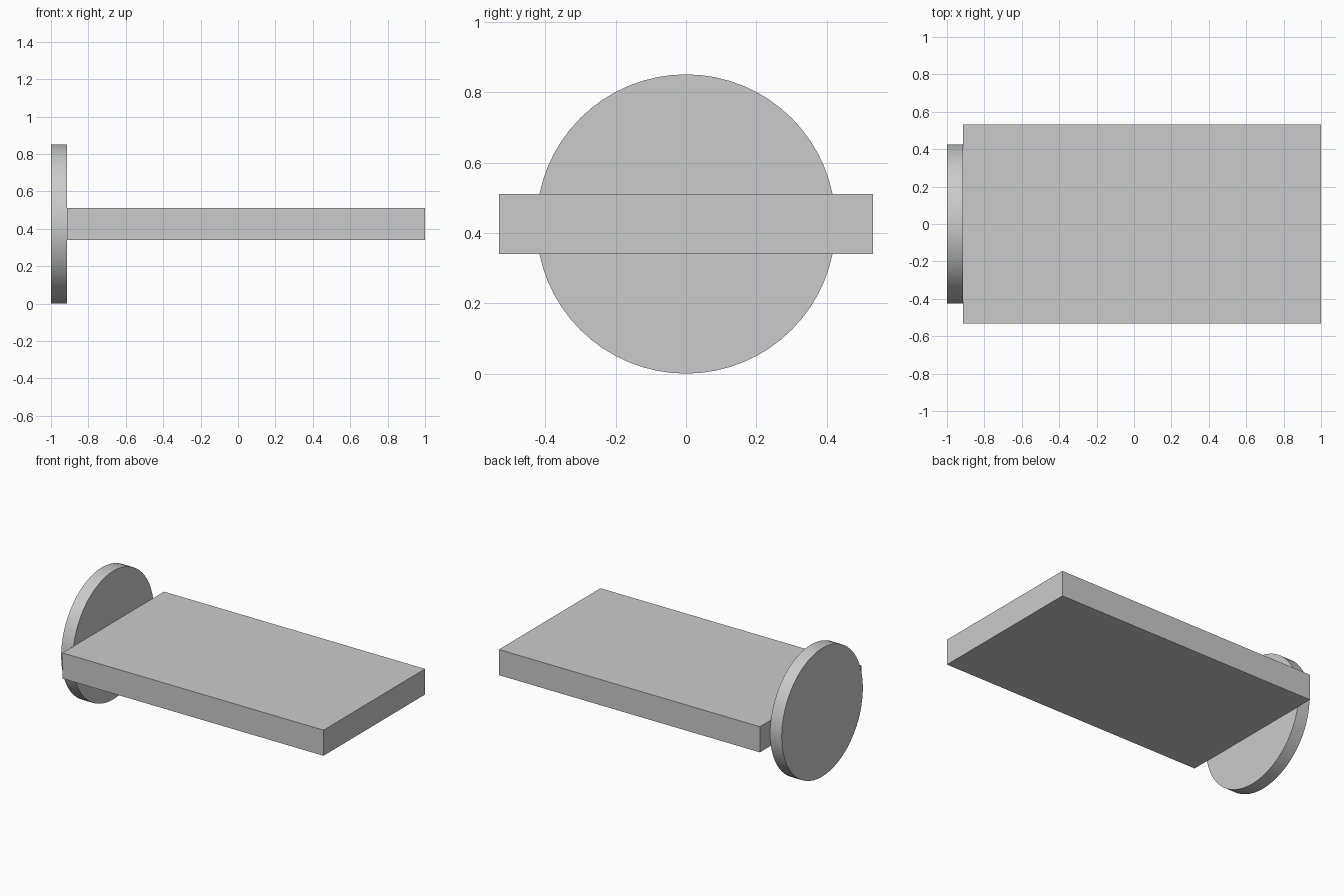
import bpy
import math

cube = bpy.data.objects.get("Cube")
if cube:
    bpy.data.objects.remove(cube, do_unlink=True)

UNIT = 2 / 23.5          # overall length is 23.5 units
RADIUS = 5 * UNIT
DISC_X = -1 + UNIT       # inner face of the disc

grey = bpy.data.materials.new("plain_grey")
grey.use_nodes = True
colour = (0.6, 0.6, 0.6, 1)
grey.diffuse_color = colour
grey.node_tree.nodes["Principled BSDF"].inputs["Base Color"].default_value = colour


def finish(name):
    obj = bpy.context.object
    obj.name = name
    obj.data.materials.append(grey)
    bpy.ops.object.transform_apply(location=False, rotation=True, scale=True)
    return obj


# Upright end disc with a smooth rim
bpy.ops.mesh.primitive_cylinder_add(
    vertices=64, radius=RADIUS, depth=UNIT,
    location=(-1 + UNIT / 2, 0, RADIUS), rotation=(0, math.pi / 2, 0))
finish("end_disc")
bpy.ops.object.shade_smooth_by_angle(angle=math.radians(30))

# Flat slab meeting the disc at its middle
bpy.ops.mesh.primitive_cube_add(size=1, location=((1 + DISC_X) / 2, 0, RADIUS))
bpy.context.object.scale = (1 - DISC_X, 12.5 * UNIT, 2 * UNIT)
finish("slab")
